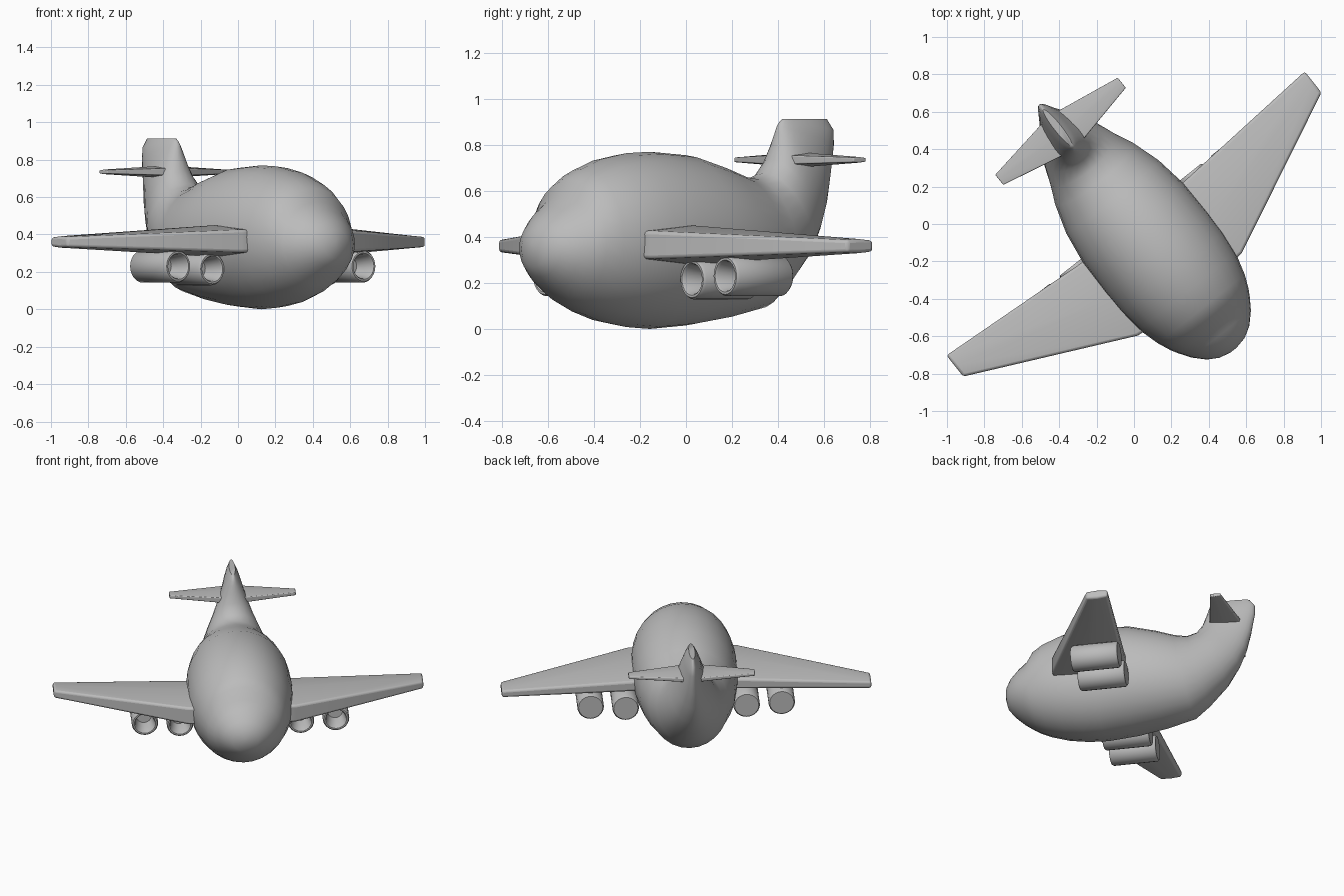
import bpy, bmesh, math

if "Cube" in bpy.data.objects:
    bpy.data.objects.remove(bpy.data.objects["Cube"])

YAW = math.radians(38.4)   # the aircraft stands turned about z
grey = bpy.data.materials.new("plain grey")
grey.diffuse_color = (0.5, 0.5, 0.5, 1)
grey.use_nodes = True
grey.node_tree.nodes["Principled BSDF"].inputs["Base Color"].default_value = grey.diffuse_color


def finish(name, bm, angle=40, bevel=0):
    bmesh.ops.recalc_face_normals(bm, faces=bm.faces)
    me = bpy.data.meshes.new(name)
    bm.to_mesh(me)
    bm.free()
    ob = bpy.data.objects.new(name, me)
    bpy.context.collection.objects.link(ob)
    me.materials.append(grey)
    ob.rotation_euler.z = YAW
    if bevel:
        mod = ob.modifiers.new("soft edges", 'BEVEL')
        mod.width, mod.segments, mod.angle_limit = bevel, 3, math.radians(35)
    bpy.ops.object.select_all(action='DESELECT')
    ob.select_set(True)
    bpy.context.view_layer.objects.active = ob
    bpy.ops.object.shade_smooth_by_angle(angle=math.radians(angle))
    return ob


def loft(rings):
    """Skin a list of closed rings and cap both ends."""
    bm = bmesh.new()
    vs = [[bm.verts.new(p) for p in r] for r in rings]
    n = len(rings[0])
    for a, b in zip(vs, vs[1:]):
        for i in range(n):
            j = (i + 1) % n
            bm.faces.new((a[i], a[j], b[j], b[i]))
    bm.faces.new(vs[0])
    bm.faces.new(vs[-1])
    return bm


# Fuselage sweeping up into the fin: top y, top z, bottom y, bottom z, half width
stations = [
    (-.859, .37, -.859, .33, .02), (-.845, .425, -.845, .27, .085),
    (-.81, .475, -.81, .225, .145), (-.75, .53, -.75, .17, .203),
    (-.69, .575, -.69, .127, .243), (-.65, .648, -.65, .10, .266),
    (-.58, .695, -.58, .068, .296), (-.46, .74, -.46, .03, .33),
    (-.33, .764, -.33, .008, .346), (-.2, .77, -.2, 0, .35),
    (0, .755, 0, .015, .343), (.17, .707, .20, .045, .315),
    (.29, .667, .40, .088, .265), (.37, .655, .50, .165, .222),
    (.43, .68, .63, .30, .182), (.465, .74, .71, .42, .138),
    (.485, .80, .76, .54, .104), (.50, .85, .79, .66, .076),
    (.508, .88, .815, .80, .052), (.52, .90, .815, .865, .036),
    (.535, .913, .78, .913, .02),
]
N = 28
rings = []
for ty, tz, by, bz, hw in stations:
    cy, cz = (ty + by) / 2, (tz + bz) / 2
    ring = []
    for i in range(N):
        t = 2 * math.pi * i / N
        ring.append((hw * math.sin(t), cy + (ty - cy) * math.cos(t),
                     cz + (tz - cz) * math.cos(t)))
    rings.append(ring)
finish("fuselage_and_fin", loft(rings), 50)


# Wings and tailplanes: each section is x, front y, back y, z, half heights
def section(s, x, y0, y1, z, front, mid, back):
    ym = (y0 + y1) / 2
    return [(s * x, y0, z - front), (s * x, y0, z + front), (s * x, ym, z + mid),
            (s * x, y1, z + back), (s * x, y1, z - back), (s * x, ym, z - mid)]


# Engine profile: radius, y; open at the front with a recessed bore
def engine(name, x, z):
    r = .088
    prof = [(.05, -.16), (.064, -.275), (.07, -.284), (.08, -.284),
            (r, -.272), (r, .02), (r - .008, .03)]
    n = 24
    rs = [[(x + q * math.cos(2 * math.pi * i / n), y, z + q * math.sin(2 * math.pi * i / n))
           for i in range(n)] for q, y in prof]
    finish(name, loft(rs), 50)


for side, s in (("right", 1), ("left", -1)):
    finish(side + "_wing", loft([
        section(s, .30, -.485, .01, .365, .06, .085, .035),
        section(s, .355, -.48, .012, .365, .06, .084, .035),
        section(s, 1.222, -.072, .072, .36, .026, .03, .024)]), 40, .014)
    finish(side + "_tailplane", loft([
        section(s, .03, .515, .73, .735, .02, .032, .014),
        section(s, .418, .598, .667, .735, .01, .012, .008)]), 40, .005)
    engine(side + "_inner_engine", s * .40, .216)
    engine(side + "_outer_engine", s * .632, .23)
